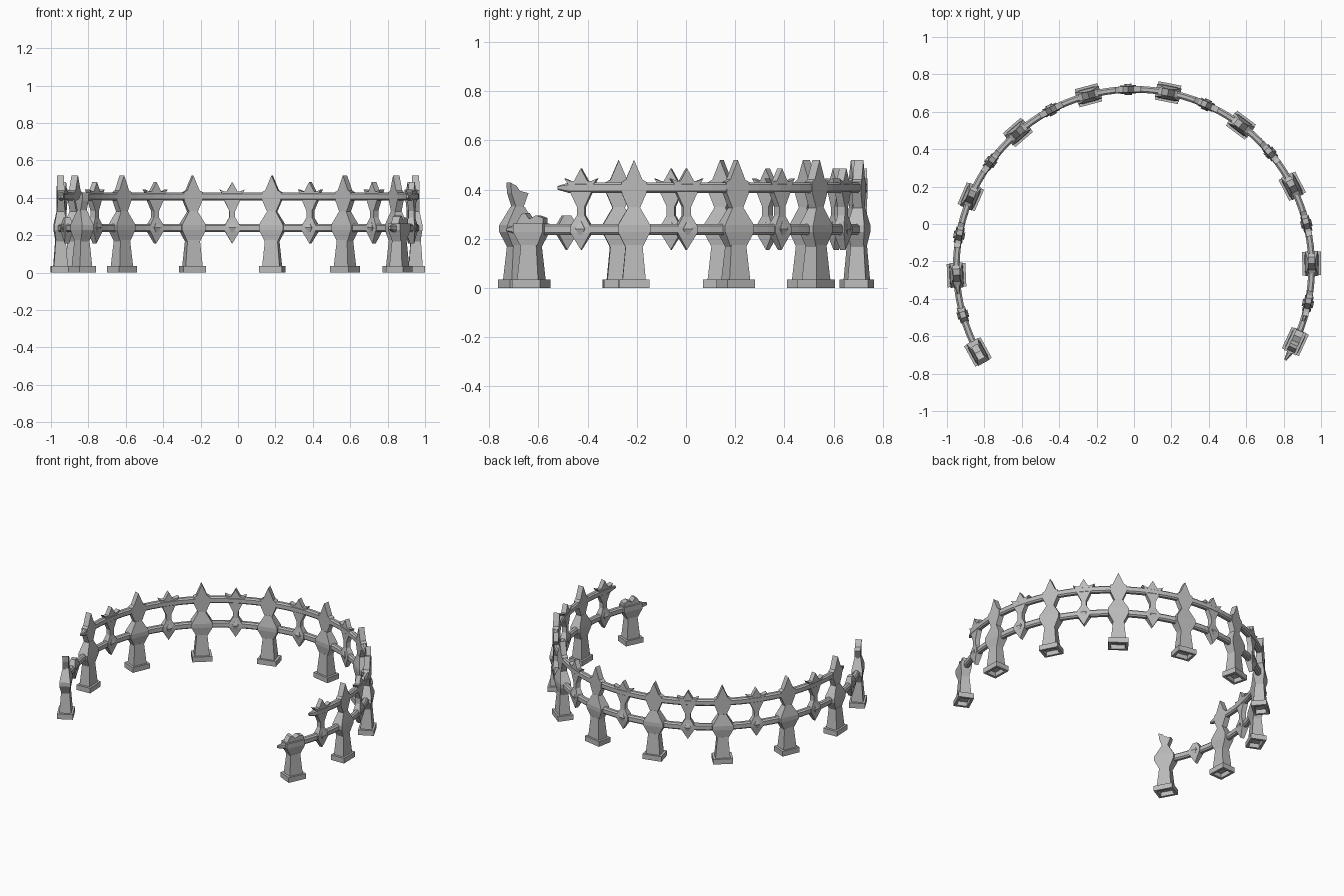
import bpy, bmesh
from math import radians, cos, sin

if "Cube" in bpy.data.objects:
    bpy.data.objects.remove(bpy.data.objects["Cube"], do_unlink=True)

RADIUS, CENTRE_Y = 0.95, -0.23
FIRST, STEP, POSTS = -24.8, 25.93, 10

stone = bpy.data.materials.new("grey_stone")
stone.use_nodes = True
GREY = (0.5, 0.5, 0.5, 1)
stone.diffuse_color = GREY
stone.node_tree.nodes["Principled BSDF"].inputs["Base Color"].default_value = GREY


def finish(bm, name):
    bmesh.ops.remove_doubles(bm, verts=bm.verts, dist=0.0002)
    bmesh.ops.recalc_face_normals(bm, faces=bm.faces)
    mesh = bpy.data.meshes.new(name)
    bm.to_mesh(mesh)
    bm.free()
    mesh.materials.append(stone)
    return mesh


def bridge(bm, rings):
    """Skin a row of equal vertex rings and cap both ends."""
    for a, b in zip(rings, rings[1:]):
        for i in range(len(a)):
            j = (i + 1) % len(a)
            bm.faces.new((a[i], a[j], b[j], b[i]))
    bm.faces.new(rings[0])
    bm.faces.new(rings[-1])


def loft(name, levels):
    """Stack rectangles given as half width, half depth, height."""
    bm = bmesh.new()
    rings = [[bm.verts.new((sx * w, sy * d, z))
              for sx, sy in ((-1, -1), (1, -1), (1, 1), (-1, 1))]
             for w, d, z in levels]
    bridge(bm, rings)
    return finish(bm, name)


def plate(name, outline, depth):
    """Extrude an x-z outline through the thickness of the fence."""
    bm = bmesh.new()
    rings = [[bm.verts.new((x, y, z)) for x, z in outline] for y in (-depth, depth)]
    bridge(bm, rings)
    return finish(bm, name)


def mirrored(half):
    return half + [(-x, z) for x, z in reversed(half) if x > 0]


def place(mesh, angle):
    ob = bpy.data.objects.new(mesh.name, mesh)
    a = radians(angle)
    ob.location = (RADIUS * cos(a), CENTRE_Y + RADIUS * sin(a), 0)
    ob.rotation_euler.z = radians(angle - 90)
    bpy.context.collection.objects.link(ob)


def rail(name, start, end, z, broken_start, broken_end):
    """Sweep a chamfered bar round the arc; broken ends taper to a shard."""
    hr, hh = 0.018, 0.022
    section = [(hr, -hh * .6), (hr, hh * .6), (hr * .5, hh), (-hr * .5, hh),
               (-hr, hh * .6), (-hr, -hh * .6), (-hr * .5, -hh), (hr * .5, -hh)]
    bm = bmesh.new()
    n = round((end - start) / 3.2)
    rings = []
    for k in range(n + 1):
        a = radians(start + (end - start) * k / n)
        ragged = (k == 0 and broken_start) or (k == n and broken_end)
        s = 0.35 if ragged else 1
        rings.append([bm.verts.new(((RADIUS + r * s) * cos(a),
                                    CENTRE_Y + (RADIUS + r * s) * sin(a),
                                    z + h * s)) for r, h in section])
    bridge(bm, rings)
    mesh = finish(bm, name)
    bpy.context.collection.objects.link(bpy.data.objects.new(name, mesh))


# Repeating parts
pedestal = loft("pedestal", [
    (.045, .034, .03), (.045, .034, 0), (.0625, .05, 0), (.0625, .05, .035),
    (.047, .037, .035), (.034, .027, .175)])
post_gem = loft("post_gem", [
    (.034, .025, .165), (.066, .035, .228), (.066, .035, .255), (.022, .02, .33)])
post_spike = plate("post_spike", mirrored([
    (.022, .32), (.05, .385), (.052, .43), (.034, .44), (0, .52)]), .019)
spindle_gem = loft("spindle_gem", [
    (0, .012, .155), (.042, .023, .225), (.042, .023, .25), (.016, .015, .295)])
spindle_boss = loft("spindle_boss", [
    (0, .018, .205), (.02, .03, .24), (0, .018, .275)])
spindle_crown = plate("spindle_crown", mirrored([
    (.016, .28), (.016, .33), (.042, .385), (.052, .42), (.068, .445),
    (.045, .435), (.028, .435), (0, .485)]), .016)

# Broken parts at the two ends of the arc
broken_gem = loft("broken_gem", [
    (.034, .025, .165), (.066, .035, .228), (.066, .035, .262)])
gem_shard = plate("gem_shard", [
    (-.064, .25), (.064, .25), (.05, .275), (.035, .30), (.018, .305),
    (0, .28), (-.03, .295), (-.062, .285)], .022)
broken_column = plate("broken_column", [
    (-.022, .30), (.022, .30), (.02, .335), (.04, .385), (.02, .39),
    (0, .395), (-.015, .415), (-.042, .428), (-.038, .385), (-.02, .335)], .019)

# Posts and the spindles between them
for i in range(POSTS):
    angle = FIRST + STEP * i
    place(pedestal, angle)
    if i == 0:
        place(broken_gem, angle)
        place(gem_shard, angle)
    else:
        place(post_gem, angle)
        place(broken_column if i == POSTS - 1 else post_spike, angle)
    if i < POSTS - 1:
        middle = angle + STEP / 2
        place(spindle_gem, middle)
        place(spindle_boss, middle)
        if i < POSTS - 2:
            place(spindle_crown, middle)

# Rails
last = FIRST + STEP * (POSTS - 1)
rail("lower_rail", FIRST - 6.8, last, .238, True, False)
rail("upper_rail", FIRST + 7, last - STEP + 6, .407, True, True)
